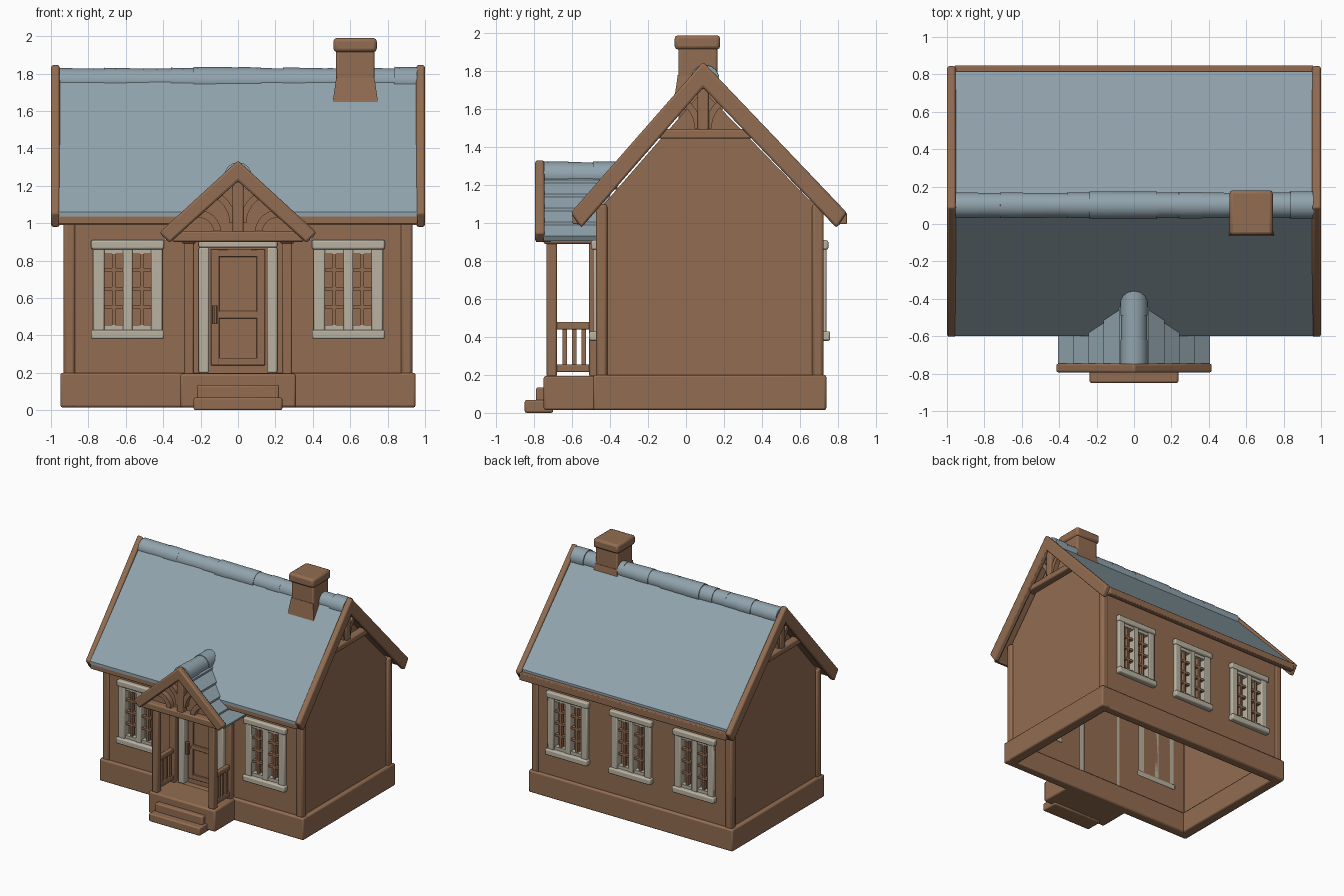
import bpy, bmesh, math, random
from mathutils import Matrix, Vector

random.seed(4)
if "Cube" in bpy.data.objects:
    bpy.data.objects.remove(bpy.data.objects["Cube"], do_unlink=True)


def material(name, rgb):
    m = bpy.data.materials.new(name)
    m.use_nodes = True
    m.diffuse_color = (*rgb, 1)
    bsdf = m.node_tree.nodes["Principled BSDF"]
    bsdf.inputs["Base Color"].default_value = (*rgb, 1)
    bsdf.inputs["Roughness"].default_value = 0.8
    return m


WOOD = material("warm brown", (0.29, 0.152, 0.083))
SLATE = material("slate blue", (0.285, 0.37, 0.42))
CREAM = material("cream paint", (0.49, 0.45, 0.36))
parts = []


def finish(name, bm, mat, bevel=0.0):
    bmesh.ops.recalc_face_normals(bm, faces=bm.faces)
    me = bpy.data.meshes.new(name)
    bm.to_mesh(me)
    bm.free()
    me.materials.append(mat)
    ob = bpy.data.objects.new(name, me)
    bpy.context.collection.objects.link(ob)
    if bevel:
        mod = ob.modifiers.new("soft edges", "BEVEL")
        mod.width, mod.segments = bevel, 2
    parts.append(ob)
    return ob


def box(name, x, y, z, mat=WOOD, bevel=0.0):
    """Box from three (low, high) ranges."""
    bm = bmesh.new()
    bmesh.ops.create_cube(bm, size=1)
    for v in bm.verts:
        v.co = Vector([(r[0] + r[1]) / 2 + c * (r[1] - r[0]) for r, c in zip((x, y, z), v.co)])
    return finish(name, bm, mat, bevel)


def prism(name, pts, axis, a, b, mat=WOOD, bevel=0.0):
    """Extrude a (side, z) profile along x or y."""
    bm = bmesh.new()
    place = (lambda p: (a, p[0], p[1])) if axis == "x" else (lambda p: (p[0], a, p[1]))
    face = bm.faces.new([bm.verts.new(place(p)) for p in pts])
    ext = bmesh.ops.extrude_face_region(bm, geom=[face])
    step = Vector((b - a, 0, 0)) if axis == "x" else Vector((0, b - a, 0))
    bmesh.ops.translate(bm, vec=step, verts=[g for g in ext["geom"] if isinstance(g, bmesh.types.BMVert)])
    return finish(name, bm, mat, bevel)


def chevron(left, apex, right, drop, tuck=0.0):
    low = [(right[0] - tuck, right[1] - drop), (apex[0], apex[1] - drop - tuck), (left[0] + tuck, left[1] - drop)]
    return [left, apex, right] + low


def arc_strip(cx, cz, r, a0, a1, width, side):
    angles = [math.radians(a0 + (a1 - a0) * i / 6) for i in range(7)]
    ring = lambda q: [(cx + side * q * math.cos(t), cz + q * math.sin(t)) for t in angles]
    return ring(r) + ring(r - width)[::-1]


def rod(name, p, q, r, mat, sides=14):
    p, q = Vector(p), Vector(q)
    bm = bmesh.new()
    rot = (q - p).to_track_quat("Z", "Y").to_matrix().to_4x4()
    bmesh.ops.create_cone(bm, cap_ends=True, segments=sides, radius1=r, radius2=r, depth=(q - p).length,
                          matrix=Matrix.Translation((p + q) / 2) @ rot)
    return finish(name, bm, mat)


def cut(ob, x, y, z):
    tool = box("cutter", x, y, z)
    parts.remove(tool)
    mod = ob.modifiers.new("opening", "BOOLEAN")
    mod.operation, mod.solver, mod.object = "DIFFERENCE", "EXACT", tool
    bpy.context.view_layer.objects.active = ob
    bpy.ops.object.modifier_apply(modifier=mod.name)
    bpy.data.objects.remove(tool, do_unlink=True)


# Stone footing: a hollow ring
for s in (-1, 1):
    box("footing_side", sorted((s * 0.86, s * 0.95)), (-0.49, 0.74), (0.015, 0.2), WOOD, 0.012)
box("footing_front", (-0.95, 0.95), (-0.49, -0.41), (0.015, 0.2), WOOD, 0.012)
box("footing_back", (-0.95, 0.95), (0.66, 0.74), (0.015, 0.2), WOOD, 0.012)

# Walls, with gables that follow the roof
front_wall = box("front_wall", (-0.9, 0.9), (-0.465, -0.425), (0.18, 1.1))
back_wall = box("back_wall", (-0.9, 0.9), (0.675, 0.715), (0.18, 1.1))
gable = [(-0.45, 0.18), (-0.45, 1.08), (0.09, 1.7), (0.7, 1.07), (0.7, 0.18)]
for s in (-1, 1):
    prism("gable_wall", gable, "x", s * 0.88, s * 0.915)
    for y in (-0.445, 0.695):
        box("corner_post", sorted((s * 0.87, s * 0.933)), (y - 0.03, y + 0.03), (0.18, 1.1), WOOD, 0.015)


def window(cx, wall, y, out):
    """Cream casement with two sashes and brown glazing bars."""
    ys = lambda a, b: sorted((y + out * a, y + out * b))
    cut(wall, (cx - 0.15, cx + 0.15), (y - 0.1, y + 0.1), (0.42, 0.87))
    box("window_sill", (cx - 0.195, cx + 0.195), ys(-0.045, 0.045), (0.38, 0.43), CREAM, 0.01)
    box("window_head", (cx - 0.195, cx + 0.195), ys(-0.045, 0.035), (0.86, 0.91), CREAM, 0.01)
    for s in (-1, 1):
        box("window_jamb", sorted((cx + s * 0.125, cx + s * 0.185)), ys(-0.045, 0.025), (0.42, 0.87), CREAM, 0.008)
        for z in (0.43, 0.835):
            box("sash_rail", sorted((cx, cx + s * 0.13)), ys(-0.03, 0.012), (z, z + 0.025), CREAM)
        mid = cx + s * 0.075
        box("glazing_upright", (mid - 0.009, mid + 0.009), ys(-0.025, 0.005), (0.44, 0.85))
        for k in range(1, 4):
            z = 0.45 + k * 0.1
            box("glazing_bar", sorted((cx + s * 0.02, cx + s * 0.13)), ys(-0.025, 0.005), (z - 0.009, z + 0.009))
    box("window_mullion", (cx - 0.025, cx + 0.025), ys(-0.045, 0.02), (0.42, 0.87), CREAM, 0.006)
    box("window_backing", (cx - 0.14, cx + 0.14), ys(-0.045, -0.038), (0.42, 0.87))


for cx in (-0.59, 0.59):
    window(cx, front_wall, -0.465, -1)
for cx in (-0.59, 0, 0.59):
    window(cx, back_wall, 0.715, 1)

# Door and its frame
cut(front_wall, (-0.19, 0.19), (-0.6, -0.3), (0.2, 0.88))
for s in (-1, 1):
    box("door_jamb", sorted((s * 0.155, s * 0.21)), (-0.5, -0.42), (0.2, 0.87), CREAM, 0.008)
    box("door_stile", sorted((s * 0.1, s * 0.145)), (-0.46, -0.425), (0.24, 0.86), WOOD, 0.005)
box("door_head", (-0.21, 0.21), (-0.5, -0.42), (0.87, 0.905), CREAM, 0.008)
box("door_leaf", (-0.17, 0.17), (-0.445, -0.415), (0.2, 0.88))
for z in (0.24, 0.49, 0.82):
    box("door_rail", (-0.11, 0.11), (-0.458, -0.43), (z, z + 0.04), WOOD, 0.004)
rod("door_handle", (-0.125, -0.495, 0.46), (-0.125, -0.495, 0.56), 0.016, WOOD, 10)
rod("handle_stem", (-0.125, -0.495, 0.51), (-0.125, -0.45, 0.51), 0.012, WOOD, 8)

# Main roof: timber deck, slate covering, ridge tiles
prism("roof_deck", chevron((-0.59, 1.035), (0.09, 1.79), (0.83, 1.035), 0.045, 0.02), "x", -0.965, 0.965)
prism("roof_slates", chevron((-0.6, 1.06), (0.09, 1.815), (0.815, 1.075), 0.025), "x", -0.957, 0.957, SLATE)
box("front_fascia", (-0.96, 0.96), (-0.598, -0.56), (0.995, 1.04), WOOD, 0.006)
box("back_fascia", (-0.96, 0.96), (0.805, 0.848), (0.995, 1.055), WOOD, 0.006)
count = 16
for i in range(count):
    x = -0.955 + 1.91 * i / count
    rod("ridge_tile", (x, 0.1, 1.76), (x + 1.95 / count, 0.1, 1.758), random.uniform(0.067, 0.077), SLATE)

# Barge boards and gable trusses
for s in (-1, 1):
    prism("barge_board", chevron((-0.607, 1.055), (0.09, 1.85), (0.848, 1.055), 0.08, 0.055),
          "x", s * 0.953, s * 1.0, WOOD, 0.012)
    box("gable_tie_beam", sorted((s * 0.9, s * 0.975)), (-0.17, 0.36), (1.445, 1.495), WOOD, 0.01)
    box("gable_king_post", sorted((s * 0.9, s * 0.97)), (0.06, 0.12), (1.48, 1.76), WOOD, 0.01)
    for t in (-1, 1):
        prism("gable_brace", arc_strip(0.09 + t * 0.2, 1.5, 0.19, 180, 120, 0.035, t), "x", s * 0.9, s * 0.955)

# Chimney with a flared foot and a cap
box("chimney_shaft", (0.525, 0.73), (-0.04, 0.165), (1.5, 1.93), WOOD, 0.012)
box("chimney_cap", (0.51, 0.742), (-0.06, 0.18), (1.915, 1.99), WOOD, 0.018)
foot = box("chimney_foot", (0.5, 0.755), (-0.07, 0.195), (1.6, 1.78))
for v in foot.data.vertices:
    if v.co.z > 1.7:
        v.co.x = 0.6275 + (v.co.x - 0.6275) * 0.8
        v.co.y = 0.0625 + (v.co.y - 0.0625) * 0.8

# Porch floor and steps
box("porch_floor", (-0.31, 0.31), (-0.75, -0.45), (0.015, 0.195), WOOD, 0.012)
box("upper_step", (-0.22, 0.22), (-0.79, -0.7), (0.015, 0.135), WOOD, 0.01)
box("lower_step", (-0.237, 0.237), (-0.85, -0.7), (0.0, 0.068), WOOD, 0.01)

# Porch posts, railings, braces and barge boards
for s in (-1, 1):
    xs = lambda a, b: sorted((s * a, s * b))
    box("porch_post", xs(0.235, 0.29), (-0.735, -0.68), (0.19, 0.93), WOOD, 0.01)
    box("porch_wall_post", xs(0.235, 0.29), (-0.51, -0.45), (0.19, 0.93), WOOD, 0.01)
    box("porch_side_beam", xs(0.225, 0.3), (-0.75, -0.45), (0.89, 0.95), WOOD, 0.01)
    for z in (0.215, 0.44):
        box("railing_rail", xs(0.245, 0.28), (-0.7, -0.47), (z, z + 0.04), WOOD, 0.006)
    for k in range(3):
        y = -0.64 + k * 0.05
        box("railing_baluster", xs(0.25, 0.275), (y - 0.012, y + 0.012), (0.23, 0.46))
    prism("porch_upper_brace", arc_strip(s * 0.2, 1.0, 0.19, 180, 125, 0.035, s), "y", -0.765, -0.72)
    prism("porch_lower_brace", arc_strip(s * 0.21, 0.95, 0.12, 180, 80, 0.04, s), "y", -0.765, -0.72)
prism("porch_barge_board", chevron((-0.42, 0.95), (0, 1.335), (0.42, 0.95), 0.055, 0.055), "y", -0.795, -0.745, WOOD, 0.012)
box("porch_tie_beam", (-0.35, 0.35), (-0.78, -0.71), (0.9, 0.957), WOOD, 0.01)
box("porch_king_post", (-0.03, 0.03), (-0.775, -0.72), (0.94, 1.26), WOOD, 0.008)
prism("porch_gable_panel", [(-0.33, 0.94), (0, 1.25), (0.33, 0.94)], "y", -0.72, -0.69)

# Porch roof: stepped slate courses and a round ridge
courses = 5
half = []
for i in range(courses):
    x0, x1 = 0.405 * i / courses, 0.405 * (i + 1) / courses
    half += [(x0, 1.285 - 0.91 * x0), (x1, 1.3 - 0.91 * x1)]
under = [(0.39, 0.905), (0, 1.25), (-0.39, 0.905)]
prism("porch_slates", half + under + [(-x, z) for x, z in half[:0:-1]], "y", -0.75, -0.4, SLATE)
for i in range(3):
    y = -0.75 + i * 0.13
    rod("porch_ridge_tile", (0, y, 1.252), (0, y + 0.13, 1.25), 0.074 - 0.004 * (i % 2), SLATE)

# Smooth shading with sharp edges kept
for ob in parts:
    ob.select_set(True)
bpy.context.view_layer.objects.active = parts[0]
bpy.ops.object.shade_smooth_by_angle(angle=math.radians(35))
